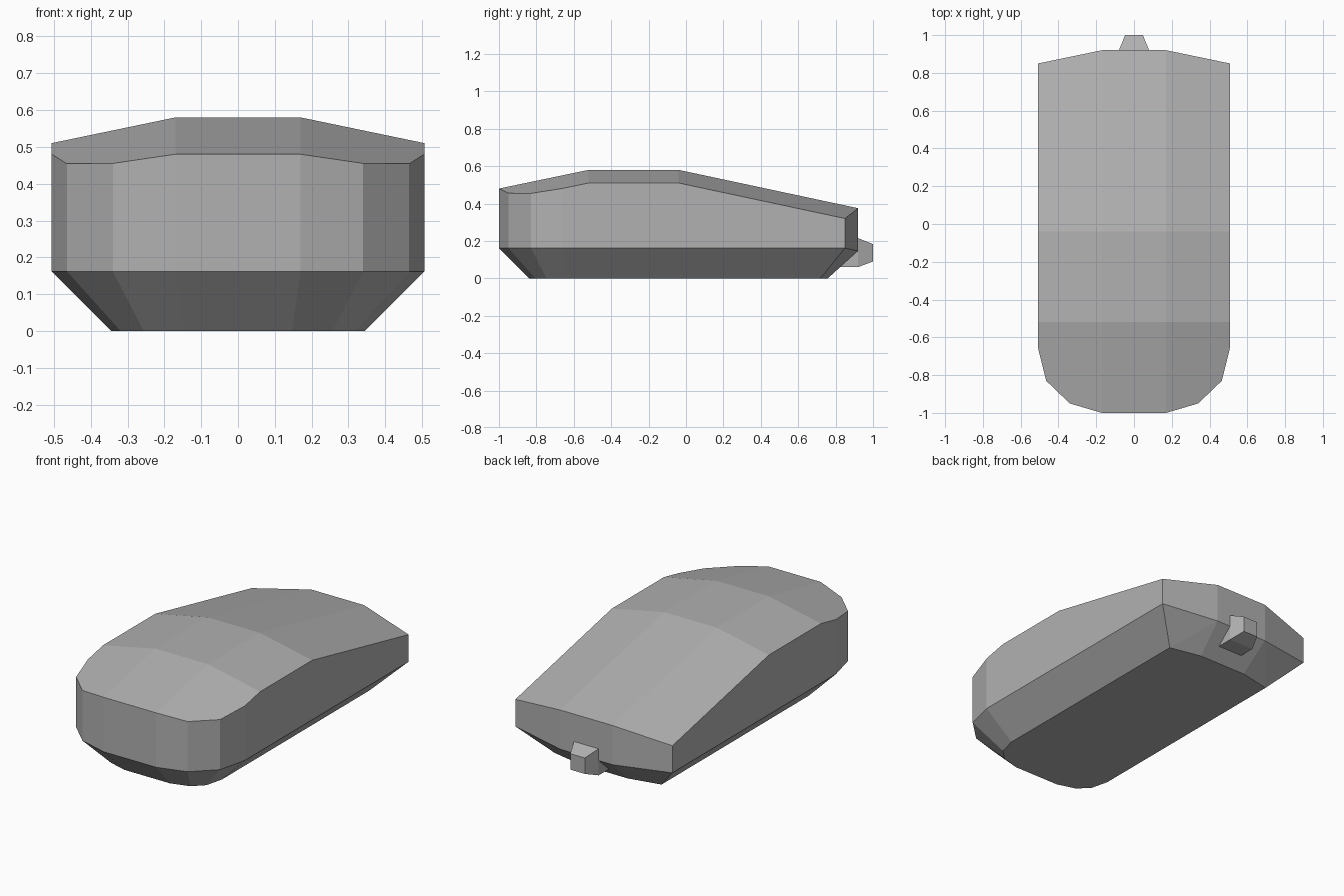
import bpy, bmesh, math
from mathutils import Vector

if "Cube" in bpy.data.objects:
    bpy.data.objects.remove(bpy.data.objects["Cube"])

grey = bpy.data.materials.new("mid grey")
grey.diffuse_color = (0.44, 0.44, 0.44, 1)
grey.use_nodes = True
grey.node_tree.nodes["Principled BSDF"].inputs["Base Color"].default_value = grey.diffuse_color


def hull_object(name, points):
    """Convex faceted solid around a set of points."""
    bm = bmesh.new()
    for p in points:
        bm.verts.new(p)
    bmesh.ops.convex_hull(bm, input=bm.verts[:])
    loose = [v for v in bm.verts if not v.link_faces]
    bmesh.ops.delete(bm, geom=loose, context='VERTS')
    bmesh.ops.dissolve_limit(bm, angle_limit=math.radians(0.7),
                             verts=bm.verts[:], edges=bm.edges[:])
    bmesh.ops.recalc_face_normals(bm, faces=bm.faces[:])
    mesh = bpy.data.meshes.new(name)
    bm.to_mesh(mesh)
    bm.free()
    mesh.materials.append(grey)
    obj = bpy.data.objects.new(name, mesh)
    bpy.context.collection.objects.link(obj)
    return obj


def top_height(x, y):
    """Arched back: three slopes along y, drooping towards the sides."""
    ridge = min(0.58 + (y + 0.52) * 0.10 / 0.48, 0.58,
                0.58 - (y + 0.04) * 0.205 / 0.96)
    return ridge - max(0, abs(x) - 0.17) * 0.07 / 0.337


def inset(poly, d):
    """Move every side of a counter-clockwise polygon inwards by d."""
    result = []
    for i, p in enumerate(poly):
        a, b, c = Vector(poly[i - 1]), Vector(p), Vector(poly[(i + 1) % len(poly)])
        e1, e2 = (b - a).normalized(), (c - b).normalized()
        n1, n2 = Vector((-e1.y, e1.x)), Vector((-e2.y, e2.x))
        result.append(b + (n1 + n2) * d / (1 + n1.dot(n2)))
    return result


# Plan outline, right half from front to rear, then mirrored
half = [(0.17, -1.0), (0.34, -0.95), (0.465, -0.83),
        (0.507, -0.66), (0.507, 0.85), (0.17, 0.92)]
outline = half + [(-x, y) for x, y in reversed(half)]

# Flat underside, inset to give the lower chamfer
points = [(p.x, p.y, 0) for p in inset(outline, 0.162)]

# Side walls and curved top of the shell
for x, y in outline:
    points.append((x, y, 0.146 if y > 0.9 else 0.162))
    points.append((x, y, top_height(x, y)))
for y in (-0.52, -0.04):
    for x in (-0.507, -0.17, 0.17, 0.507):
        points.append((x, y, top_height(x, y)))
hull_object("shell", points)

# Tapered cable plug at the rear
plug = []
for y, w, z0, z1 in ((0.80, 0.08, 0.06, 0.215),
                     (0.92, 0.08, 0.06, 0.215),
                     (1.00, 0.047, 0.09, 0.183)):
    plug += [(s * w, y, z) for s in (-1, 1) for z in (z0, z1)]
hull_object("cable_plug", plug)
